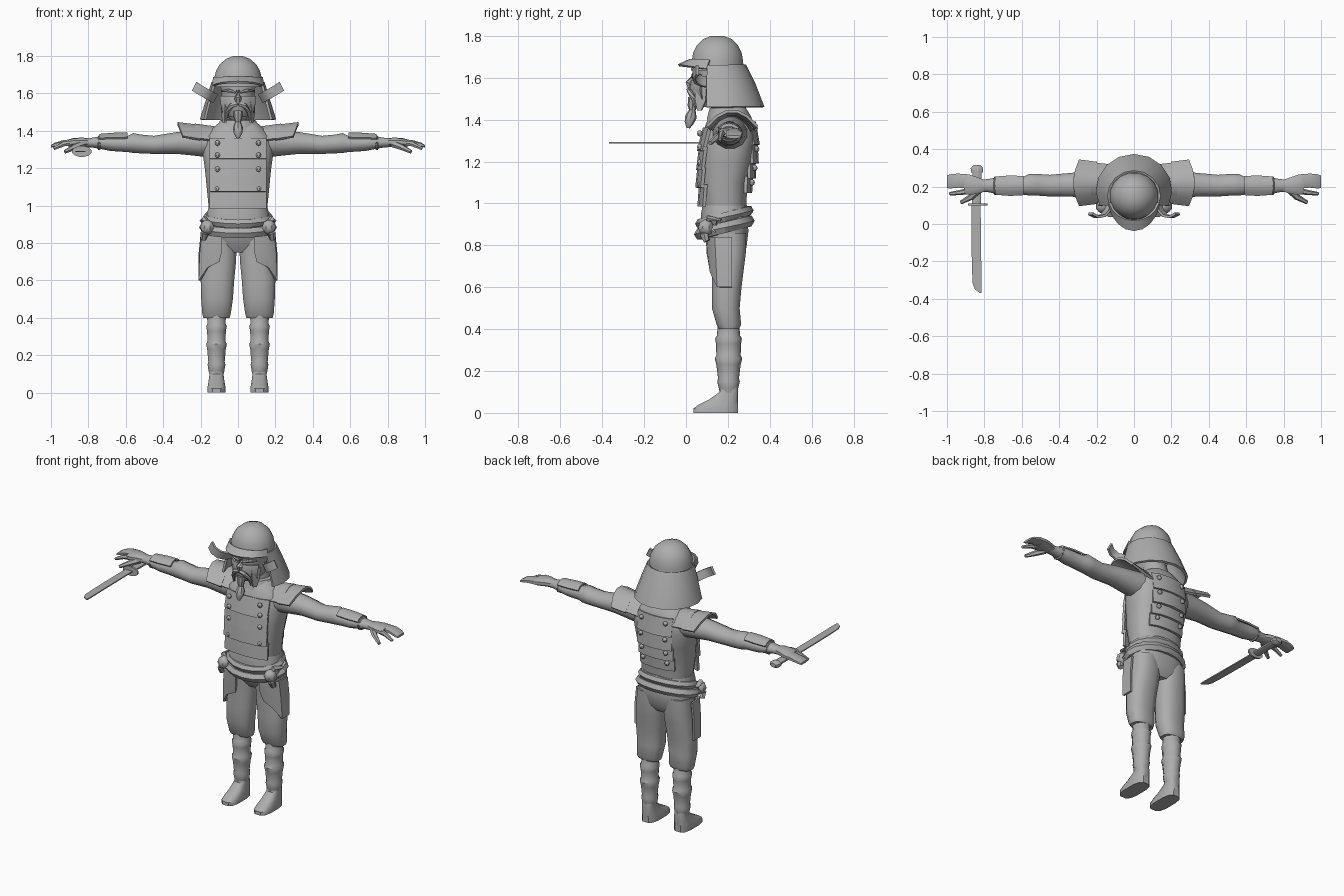
import bpy, bmesh, math
from mathutils import Vector

grey = bpy.data.materials.new("plain_grey")
grey.diffuse_color = (0.42, 0.42, 0.42, 1)


def make(name, grid, closed=False, caps=False, thick=0, mirror=False):
    """Mesh from rows of points; optional wrap, end caps, thickness and x mirror."""
    bm = bmesh.new()
    rows = [[bm.verts.new(p) for p in row] for row in grid]
    n = len(rows[0])
    for a, b in zip(rows, rows[1:]):
        for i in range(n if closed else n - 1):
            j = (i + 1) % n
            bm.faces.new((a[i], a[j], b[j], b[i]))
    if caps:
        bm.faces.new(rows[0])
        bm.faces.new(rows[-1])
    bmesh.ops.recalc_face_normals(bm, faces=bm.faces)
    me = bpy.data.meshes.new(name)
    bm.to_mesh(me)
    bm.free()
    ob = bpy.data.objects.new(name, me)
    bpy.context.collection.objects.link(ob)
    me.materials.append(grey)
    if thick:
        m = ob.modifiers.new("thickness", 'SOLIDIFY')
        m.thickness, m.offset = thick, 0
    if mirror:
        m = ob.modifiers.new("mirror", 'MIRROR')
        m.use_mirror_merge = False
    return ob


def loft(name, rings, n=12, p=1.0, axis='z', mirror=False):
    """Rings (height, c1, c2, r1, r2) along an axis; p < 1 makes sections boxier."""
    grid = []
    for h, c1, c2, r1, r2 in rings:
        row = []
        for i in range(n):
            t = 2 * math.pi * (i + .5) / n
            c, s = math.cos(t), math.sin(t)
            u = c1 + r1 * math.copysign(abs(c) ** p, c)
            v = c2 + r2 * math.copysign(abs(s) ** p, s)
            row.append({'z': (u, v, h), 'x': (h, u, v), 'y': (u, h, v)}[axis])
        grid.append(row)
    return make(name, grid, True, True, 0, mirror)


def tube(name, pts, radii, n=8, mirror=False, closed=False):
    """Round tube along a path."""
    pts = [Vector(q) for q in pts]
    k, grid = len(pts), []
    for i, q in enumerate(pts):
        a, b = (pts[i - 1], pts[(i + 1) % k]) if closed else (pts[max(i - 1, 0)], pts[min(i + 1, k - 1)])
        d = (b - a).normalized()
        u = d.cross(Vector((0, 0, 1)) if abs(d.z) < .9 else Vector((0, 1, 0))).normalized()
        v = d.cross(u)
        grid.append([q + radii[i] * (u * math.cos(6.2832 * j / n) + v * math.sin(6.2832 * j / n))
                     for j in range(n)])
    if closed:
        grid.append(grid[0])
    ob = make(name, grid, True, not closed, 0, mirror)
    return ob


def arc(rx, ry, cy, z, a0, a1, n, dz=0):
    """Points on an elliptical arc round the head; angles in degrees."""
    out = []
    for i in range(n + 1):
        t = math.radians(a0 + (a1 - a0) * i / n)
        out.append((rx * math.cos(t), cy + ry * math.sin(t), z + dz * math.sin(t)))
    return out


# Torso, neck and hips
loft("torso", [(.93, 0, .185, .15, .10), (1.0, 0, .185, .16, .105), (1.1, 0, .18, .17, .115),
               (1.2, 0, .195, .18, .13), (1.3, 0, .205, .195, .13), (1.37, 0, .21, .18, .12),
               (1.42, 0, .21, .13, .10), (1.46, 0, .21, .085, .075)], 16, .75)
loft("neck", [(1.4, 0, .2, .085, .08), (1.47, 0, .2, .08, .075), (1.54, 0, .18, .07, .07)], 12)
loft("collar", [(1.40, 0, .2, .12, .105), (1.455, 0, .2, .1, .09), (1.46, 0, .2, .085, .075)], 12)
loft("hips", [(.75, 0, .205, .09, .06), (.79, 0, .205, .16, .085), (.87, 0, .195, .18, .105),
              (.95, 0, .185, .16, .105)], 16, .8)
loft("tunic_hem", [(.90, 0, .185, .175, .115), (.95, 0, .185, .17, .115), (.99, 0, .185, .16, .108)], 16, .8)


# Overlapping breast and back lames with studs
def lames(name, side, w, levels):
    for k, (z0, z1, y0, y1) in enumerate(levels):
        rows = []
        for z, y in ((z0, y0), (z1, y1)):
            rows.append([(w * u, y - side * -.025 * abs(u) ** 2.5 * 1.0, z)
                         for u in (-1, -.6, 0, .6, 1)])
        make(f"{name}_{k + 1}", rows, thick=.016)


FRONT = [(.985, 1.09, .062, .07), (1.075, 1.17, .052, .062), (1.16, 1.27, .056, .07), (1.25, 1.36, .06, .088)]
BACK = [(1.05, 1.13, .308, .312), (1.12, 1.2, .326, .324), (1.19, 1.29, .34, .334), (1.28, 1.39, .345, .325)]
lames("breast_lame", 1, .15, FRONT)
lames("back_lame", -1, .12, BACK)


def ball(name, loc, r):
    x, y, z = loc
    loft(name, [(z + r * math.sin(a), x, y, r * math.cos(a), r * math.cos(a))
                for a in (-1.4, -.7, 0, .7, 1.4)], 8, mirror=True)


for k, z in enumerate((1.09, 1.195, 1.27, 1.335)):
    ball(f"breast_stud_{k + 1}", (.11, .066, z), .015)
for k, z in enumerate((1.1, 1.17, 1.26, 1.36)):
    ball(f"back_stud_{k + 1}", (.085, (.315, .328, .337, .33)[k], z), .015)

# Tilted waist ropes and side knots
for nm, z, rx, ry, r in (("upper_belt", .935, .165, .115, .025), ("lower_belt", .885, .178, .115, .03)):
    tube(nm, arc(rx, ry, .183, z, 0, 337.5, 15, .032), [r] * 16, 6, closed=True)
ball("belt_knot", (.165, .095, .885), .04)
tube("knot_tail", [(.16, .09, .89), (.18, .085, .85), (.185, .1, .82)], [.018, .022, .016], 6, mirror=True)
tube("knot_loop", [(.15, .1, .88), (.18, .11, .93), (.19, .16, .92), (.18, .13, .87)], [.016] * 4, 6, mirror=True)

# Legs
loft("trouser_leg", [(.40, .115, .205, .072, .048), (.42, .115, .205, .078, .06), (.5, .112, .19, .087, .068),
                     (.6, .11, .195, .092, .072), (.7, .1, .2, .092, .08), (.78, .095, .205, .09, .085),
                     (.86, .095, .2, .085, .09)], 12, .8, mirror=True)
make("thigh_guard", [[(.085, .1, .84), (.15, .105, .84), (.19, .14, .84), (.195, .22, .84)],
                     [(.085, .105, .76), (.155, .11, .75), (.2, .145, .74), (.205, .22, .74)],
                     [(.1, .12, .7), (.16, .12, .67), (.205, .15, .6), (.205, .22, .6)]],
     thick=.012, mirror=True)
shin = [(.09, .038, .04), (.12, .045, .047), (.15, .05, .054), (.165, .046, .05), (.23, .052, .058),
        (.26, .058, .066), (.275, .05, .058), (.33, .053, .06), (.355, .058, .064), (.37, .05, .055),
        (.42, .055, .052)]
loft("shin_wrap", [(z, .115, .203, a, b) for z, a, b in shin], 10, mirror=True)
loft("foot", [(0, .115, .142, .05, .108), (.022, .115, .142, .05, .108), (.04, .115, .155, .047, .095),
              (.065, .115, .18, .043, .07), (.1, .115, .205, .038, .045), (.13, .115, .205, .036, .042)],
     12, .65, mirror=True)

# Arms: sleeve, bracer and hand
loft("arm", [(.15, .21, 1.335, .085, .08), (.25, .21, 1.335, .075, .068), (.33, .21, 1.335, .066, .06),
             (.45, .205, 1.325, .06, .05), (.52, .21, 1.33, .06, .052), (.56, .21, 1.335, .06, .055),
             (.59, .205, 1.33, .05, .045), (.68, .205, 1.333, .052, .042), (.74, .205, 1.337, .045, .034),
             (.78, .205, 1.337, .036, .027), (.82, .205, 1.337, .034, .024)], 12, axis='x', mirror=True)
tube("bracer_rim", [(.742, .205 + .042 * math.cos(t * .628), 1.336 + .034 * math.sin(t * .628)) for t in range(10)],
     [.008] * 10, 6, True, True)
make("bracer_plate", [[(x, .205 + w * u, 1.337 + h * (1 - .5 * u * u)) for u in (-1, -.5, 0, .5, 1)]
                      for x, w, h in ((.59, .048, .05), (.66, .052, .048), (.74, .046, .042))],
     thick=.01, mirror=True)
loft("palm", [(.79, .205, 1.337, .03, .022), (.83, .205, 1.34, .044, .024), (.88, .21, 1.338, .057, .024),
              (.91, .215, 1.335, .055, .018)], 10, .8, 'x', True)
loft("fingers", [(.88, .227, 1.338, .038, .02), (.94, .232, 1.335, .04, .015), (.98, .228, 1.325, .04, .012),
                 (1.0, .226, 1.318, .036, .007)], 8, .7, 'x', True)
tube("index_finger", [(.87, .18, 1.337), (.93, .168, 1.33), (.985, .162, 1.305)], [.018, .014, .009], 6, True)
tube("thumb", [(.83, .185, 1.33), (.87, .145, 1.315), (.925, .115, 1.288)], [.02, .017, .01], 6, True)

# Shoulder guards: two arched plates each
for nm, x0, x1, dz, w in (("inner_shoulder_guard", .12, .23, 0, .105), ("outer_shoulder_guard", .2, .325, .008, .12)):
    make(nm, [[(x - .03 * abs(t) ** 2 * (x > .3), .22 + ww * t, z - .075 * t * t) for t in (-1, -.6, -.2, .2, .6, 1)]
              for x, ww, z in ((x0, w - .012, 1.42 + dz), (x1, w, 1.435 + dz))], thick=.014, mirror=True)

# Head and helmet
loft("head", [(1.46, 0, .15, .045, .07), (1.5, 0, .15, .075, .095), (1.58, 0, .15, .09, .11),
              (1.68, 0, .15, .1, .11)], 12, .85)
loft("helmet_dome", [(1.635, 0, .15, .133, .128), (1.68, 0, .15, .13, .125), (1.72, 0, .15, .12, .118),
                     (1.755, 0, .15, .1, .1), (1.785, 0, .15, .065, .07), (1.8, 0, .15, .025, .03)], 16)
make("helmet_brim", [arc(.134, .13, .15, 1.685, 196, 344, 8), arc(.137, .185, .15, 1.635, 196, 344, 8, -.025)],
     thick=.012)
make("neck_guard", [arc(.135, .13, .15, 1.66, -22, 202, 10), arc(.163, .16, .165, 1.57, -24, 204, 10),
                    arc(.193, .182, .18, 1.475, -26, 206, 10), arc(.197, .188, .18, 1.46, -26, 206, 10)], thick=.014)
wing = [(.125, .125, 1.575), (.14, .075, 1.583), (.165, .045, 1.597), (.2, .038, 1.617), (.232, .055, 1.637)]
make("helmet_wing", [[(x + s * .012, y, z - s * .023) for x, y, z in wing] for s in (-1, 1)], thick=.014, mirror=True)

# Face mask, nose, moustache and beard
make("face_mask", [[(w * u, y + .05 * u * u, z - d * abs(u)) for u in (-1, -.66, -.33, 0, .33, .66, 1)]
                   for w, y, z, d in ((.092, .03, 1.585, 0), (.088, .02, 1.545, 0), (.08, .032, 1.51, .01),
                                      (.06, .045, 1.475, -.01))], thick=.014)
make("cheek_flap", [[(.062, .045, 1.56), (.088, .1, 1.56)], [(.066, .045, 1.5), (.084, .095, 1.49)],
                    [(.066, .055, 1.445), (.078, .075, 1.445)]], thick=.012, mirror=True)
tube("nose", [(0, .035, 1.615), (0, .015, 1.575), (0, .02, 1.555)], [.01, .02, .014], 6)
tube("brow", [(.012, .03, 1.605), (.05, .035, 1.615), (.085, .07, 1.612)], [.007, .01, .006], 6, True)
tube("moustache", [(.003, .015, 1.545), (.035, .018, 1.535), (.058, .035, 1.5), (.062, .045, 1.455)],
     [.012, .014, .011, .004], 6, True)
tube("beard", [(0, .035, 1.505), (0, .03, 1.465), (0, .03, 1.445), (0, .024, 1.415), (0, .015, 1.385), (0, .01, 1.36)],
     [.026, .022, .016, .028, .022, .008], 8)

# Sword held flat in the right hand
edge = [(.1, -.87, -.82), (-.1, -.869, -.818), (-.25, -.866, -.816), (-.32, -.862, -.815), (-.35, -.85, -.815),
        (-.368, -.825, -.816)]
make("sword_blade", [[(a, y, 1.29), (b, y, 1.29)] for y, a, b in edge], thick=.007)
loft("sword_guard", [(.098, -.835, 1.29, .053, .03), (.11, -.835, 1.29, .053, .03)], 12, axis='y')
loft("sword_grip", [(.1, -.842, 1.29, .026, .013), (.2, -.84, 1.29, .026, .014), (.29, -.84, 1.29, .026, .014)],
     8, axis='y')
loft("sword_pommel", [(.275, -.84, 1.29, .034, .02), (.3, -.84, 1.29, .036, .022), (.315, -.84, 1.29, .02, .014)],
     8, axis='y')

# Apply modifiers and shade
bpy.ops.object.select_all(action='SELECT')
bpy.context.view_layer.objects.active = bpy.data.objects["torso"]
bpy.ops.object.convert(target='MESH')
bpy.ops.object.shade_smooth_by_angle(angle=math.radians(40))
